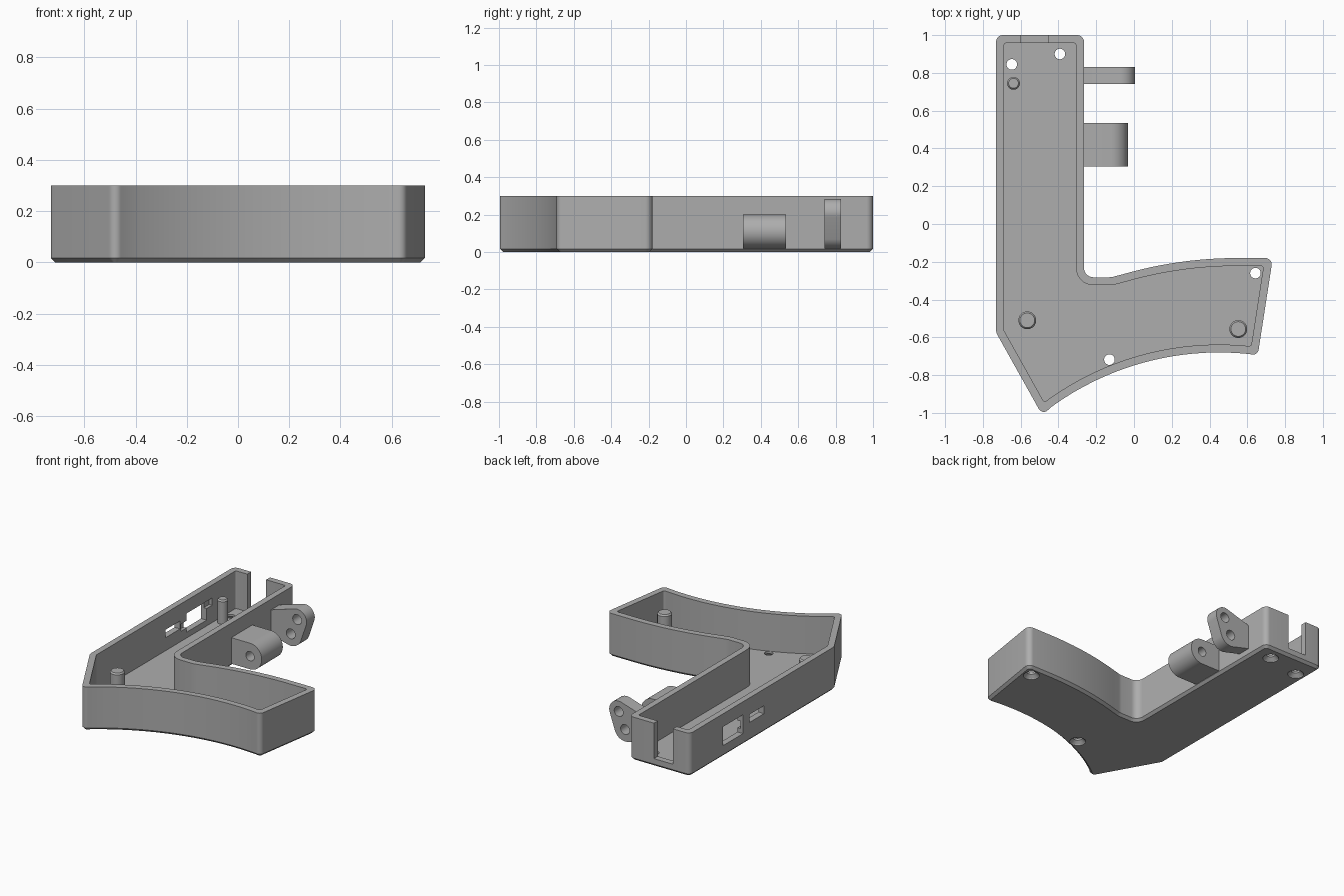
import bpy, bmesh, math
from mathutils import Vector
from mathutils.geometry import convex_hull_2d

cube = bpy.data.objects.get("Cube")
if cube:
    bpy.data.objects.remove(cube)

grey = bpy.data.materials.new("plain grey")
grey.use_nodes = True
COLOR = (0.42, 0.42, 0.42, 1)
grey.diffuse_color = COLOR
grey.node_tree.nodes["Principled BSDF"].inputs["Base Color"].default_value = COLOR


def loft(name, rings):
    """Closed solid through matching rings of 3D points."""
    bm = bmesh.new()
    rows = [[bm.verts.new(p) for p in ring] for ring in rings]
    n = len(rows[0])
    for a, b in zip(rows, rows[1:]):
        for i in range(n):
            j = (i + 1) % n
            bm.faces.new((a[i], a[j], b[j], b[i]))
    bm.faces.new(rows[0][::-1])
    bm.faces.new(rows[-1])
    bmesh.ops.recalc_face_normals(bm, faces=bm.faces)
    mesh = bpy.data.meshes.new(name)
    bm.to_mesh(mesh)
    bm.free()
    mesh.materials.append(grey)
    ob = bpy.data.objects.new(name, mesh)
    bpy.context.collection.objects.link(ob)
    return ob


def circle(x, y, r, n=32):
    return [(x + r * math.cos(k * math.tau / n), y + r * math.sin(k * math.tau / n)) for k in range(n)]


def flat(points, z):
    return [(x, y, z) for x, y in points]


def upright(points, y):
    return [(x, y, z) for x, z in points]


def turned(name, x, y, steps):
    """Round part about a vertical axis from (radius, height) steps."""
    return loft(name, [flat(circle(x, y, r), z) for r, z in steps])


def box(name, x0, x1, y0, y1, z0, z1):
    rect = [(x0, y0), (x1, y0), (x1, y1), (x0, y1)]
    return loft(name, [flat(rect, z0), flat(rect, z1)])


def cut(target, cutters):
    for c in cutters:
        c.hide_render = True
        mod = target.modifiers.new("cut", "BOOLEAN")
        mod.operation, mod.object, mod.solver = "DIFFERENCE", c, "EXACT"
        bpy.context.view_layer.objects.active = target
        bpy.ops.object.modifier_apply(modifier=mod.name)
        bpy.data.objects.remove(c)


def smooth(ob):
    bpy.ops.object.select_all(action="DESELECT")
    ob.select_set(True)
    bpy.context.view_layer.objects.active = ob
    bpy.ops.object.shade_smooth_by_angle(angle=math.radians(30))


# Outline, counter-clockwise: (x, y, corner radius)
def arc(cx, top, radius, x0, x1, n):
    xs = [x0 + (x1 - x0) * k / n for k in range(n + 1)]
    return [(x, top - radius + math.sqrt(radius ** 2 - (x - cx) ** 2), 0) for x in xs]


corners = [(-0.73, 1, 0.035), (-0.73, -0.575, 0.06), (-0.485, -1.013, 0.03)]
corners += arc(0.45, -0.68, 1.51, -0.44, 0.61, 18)
corners += [(0.655, -0.696, 0.03), (0.735, -0.18, 0.035)]
corners += arc(0.55, -0.18, 2.2, 0.55, -0.06, 12)
corners += [(-0.12, -0.282, 0.1), (-0.265, -0.282, 0.05), (-0.265, 1, 0.035)]


def outline(inset):
    """Inset the outline and round its corners, keeping the point count."""
    pts = [Vector(c[:2]) for c in corners]
    n = len(pts)
    moved, turns = [], []
    for i, p in enumerate(pts):
        a = (p - pts[i - 1]).normalized()
        b = (pts[(i + 1) % n] - p).normalized()
        na, nb = Vector((-a.y, a.x)), Vector((-b.y, b.x))
        moved.append(p + (na + nb) * inset / (1 + na.dot(nb)))
        turns.append((a, b))
    out = []
    for p, (a, b), (_, _, r) in zip(moved, turns, corners):
        if r == 0:
            out.append(tuple(p))
            continue
        side = 1 if a.cross(b) > 0 else -1
        r = max(r - side * inset, 0.012)
        angle = side * a.angle(b)
        reach = r * math.tan(abs(angle) / 2)
        start = p - a * reach
        center = start + Vector((-a.y, a.x)) * side * r
        arm = start - center
        for k in range(9):
            t = angle * k / 8
            out.append((center.x + arm.x * math.cos(t) - arm.y * math.sin(t),
                        center.y + arm.x * math.sin(t) + arm.y * math.cos(t)))
    return out


# Open tray with a chamfered underside
FLOOR, TOP = 0.04, 0.3
tray = loft("tray", [flat(outline(0.017), 0), flat(outline(0), 0.017), flat(outline(0), TOP)])
inner = outline(0.042)
cutters = [loft("cavity", [flat(inner, FLOOR), flat(inner, TOP + 0.1)])]

# Cable notch in the back wall
cutters.append(box("notch", -0.6, -0.455, 0.94, 1.1, 0.055, TOP + 0.1))

# Side windows, then shallow pockets in the inner face beside them
for y0, y1, z0, z1 in [(0.19, 0.35, 0.13, 0.185), (0.42, 0.64, 0.08, 0.21)]:
    cutters.append(box("window", -0.8, -0.66, y0, y1, z0, z1))
for y0, y1, z0, z1 in [(0.36, 0.43, 0.11, 0.16), (0.63, 0.7, 0.16, 0.21)]:
    cutters.append(box("pocket", -0.71, -0.66, y0, y1, z0, z1))

# Countersunk screw holes
for x, y in [(-0.647, 0.845), (-0.392, 0.9), (-0.13, -0.718), (0.643, -0.26)]:
    cutters.append(turned("screw_hole", x, y, [(0.054, -0.01), (0.05, 0.005), (0.028, 0.025), (0.028, 0.1)]))
cut(tray, cutters)
smooth(tray)

# Locating posts on the floor
for name, x, y, r in [("small_post", -0.638, 0.745, 0.034),
                      ("corner_post", -0.565, -0.51, 0.047),
                      ("handle_post", 0.552, -0.556, 0.047)]:
    smooth(turned(name, x, y, [(r, FLOOR - 0.01), (r, 0.195), (r - 0.008, 0.205)]))


# Hinge lugs on the side wall: hull of round lobes and wall points
def lug(name, y0, y1, wall, lobes, hole):
    pts = [(-0.285, z) for z in wall]
    for x, z, r in lobes:
        pts += circle(x, z, r, 48)
    profile = [pts[i] for i in convex_hull_2d([Vector(p) for p in pts])]
    ob = loft(name, [upright(profile, y0), upright(profile, y1)])
    drills = []
    for x, z, _ in lobes:
        ring = circle(x, z, hole)
        drills.append(loft("drill", [upright(ring, y0 - 0.1), upright(ring, y1 + 0.1)]))
    cut(ob, drills)
    smooth(ob)


lug("wide_lug", 0.305, 0.535, (0.02, 0.2), [(-0.122, 0.11, 0.09)], 0.032)
lug("narrow_lug", 0.74, 0.83, (0.06, 0.22), [(-0.115, 0.1, 0.082), (-0.066, 0.212, 0.072)], 0.034)
